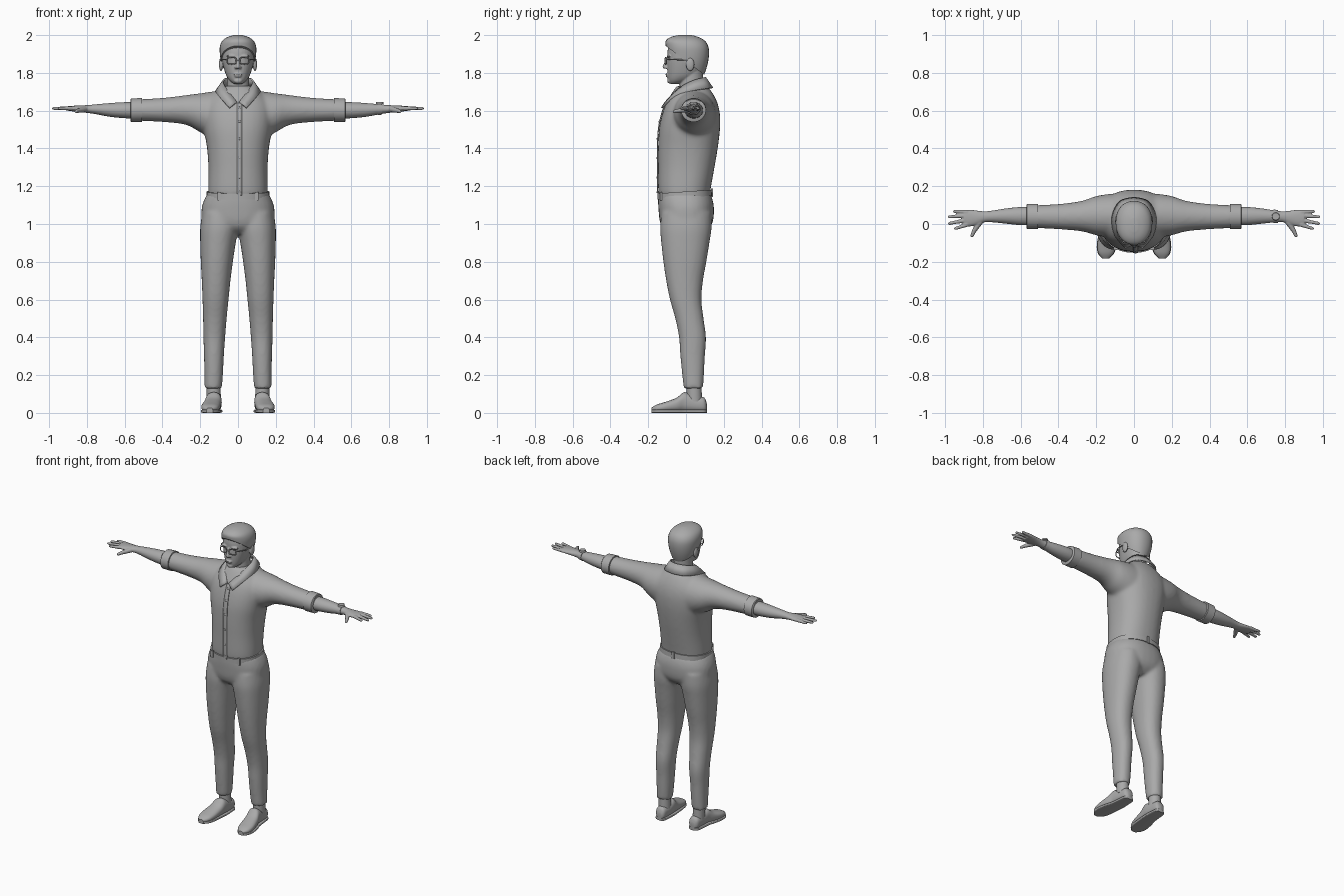
import bpy, bmesh, math
from mathutils import Vector, Matrix

if "Cube" in bpy.data.objects:
    bpy.data.objects.remove(bpy.data.objects["Cube"])

grey = bpy.data.materials.new("plain_grey")
grey.use_nodes = True
grey.diffuse_color = (0.4, 0.4, 0.4, 1)
grey.node_tree.nodes["Principled BSDF"].inputs["Base Color"].default_value = (0.4, 0.4, 0.4, 1)


def spline(rows, steps):
    """Smoothly interpolate rows of numbers."""
    out = []
    for i in range(len(rows) - 1):
        a, b = rows[max(i - 1, 0)], rows[i]
        c, d = rows[i + 1], rows[min(i + 2, len(rows) - 1)]
        for k in range(steps):
            t = k / steps
            out.append([q + t * (r - p) / 2 + t * t * (2 * p - 5 * q + 4 * r - s) / 2
                        + t ** 3 * (3 * q - p - 3 * r + s) / 2
                        for p, q, r, s in zip(a, b, c, d)])
    return out + [list(rows[-1])]


def loft(bm, axis, rows, side=1, steps=4, power=2.0, sides=32):
    """Rows are (position on axis, low and high of the two other axes)."""
    rings = []
    for t, a0, a1, b0, b1 in (spline(rows, steps) if steps > 1 else rows):
        ring = []
        for k in range(sides):
            ang = 2 * math.pi * k / sides
            u, v = [math.copysign(abs(f) ** (2 / power), f) for f in (math.cos(ang), math.sin(ang))]
            co = [(a0 + a1) / 2 + u * (a1 - a0) / 2, (b0 + b1) / 2 + v * (b1 - b0) / 2]
            co.insert(axis, t)
            ring.append(bm.verts.new((co[0] * side, co[1], co[2])))
        rings.append(ring)
    for r, s in zip(rings, rings[1:]):
        for k in range(sides):
            n = (k + 1) % sides
            bm.faces.new((r[k], r[n], s[n], s[k]))
    bm.faces.new(rings[0])
    bm.faces.new(rings[-1])


def sym(rows):
    return [(z, -w, w, f, b) for z, w, f, b in rows]


def ball(bm, loc, size):
    bmesh.ops.create_uvsphere(bm, u_segments=16, v_segments=10, radius=1,
                              matrix=Matrix.Translation(loc) @ Matrix.Diagonal((*size, 1)))


def rod(bm, p, q, r0, r1):
    """Tapered rod with round ends."""
    p, q = Vector(p), Vector(q)
    turn = (q - p).to_track_quat("Z", "Y").to_matrix().to_4x4()
    bmesh.ops.create_cone(bm, cap_ends=True, segments=12, radius1=r0, radius2=r1,
                          depth=(q - p).length, matrix=Matrix.Translation((p + q) / 2) @ turn)
    ball(bm, p, (r0,) * 3)
    ball(bm, q, (r1,) * 3)


def finish(name, bm, voxel=0, relax=4, thick=0):
    bmesh.ops.recalc_face_normals(bm, faces=bm.faces)
    mesh = bpy.data.meshes.new(name)
    bm.to_mesh(mesh)
    bm.free()
    obj = bpy.data.objects.new(name, mesh)
    bpy.context.collection.objects.link(obj)
    mesh.materials.append(grey)
    bpy.ops.object.select_all(action="DESELECT")
    obj.select_set(True)
    bpy.context.view_layer.objects.active = obj
    bpy.ops.object.shade_smooth_by_angle(angle=math.radians(40))
    if thick:
        solid = obj.modifiers.new("thickness", "SOLIDIFY")
        solid.thickness, solid.offset = thick, 0
    if voxel:
        fuse = obj.modifiers.new("fuse", "REMESH")
        fuse.mode, fuse.voxel_size, fuse.use_smooth_shade = "VOXEL", voxel, True
        soft = obj.modifiers.new("relax", "SMOOTH")
        soft.factor, soft.iterations = 0.5, relax
    return obj


# Shirt: torso and sleeves fused together
torso = [(1.15, .158, -.145, .125), (1.2, .158, -.148, .133), (1.3, .157, -.148, .151),
         (1.4, .164, -.148, .168), (1.5, .18, -.143, .18), (1.58, .187, -.127, .18),
         (1.64, .175, -.105, .167), (1.69, .13, -.077, .143), (1.73, .08, -.05, .113)]
sleeve = [(.04, -.06, .16, 1.46, 1.705), (.12, -.07, .16, 1.45, 1.703), (.2, -.06, .148, 1.485, 1.692),
          (.25, -.045, .13, 1.515, 1.686), (.3, -.036, .118, 1.53, 1.679),
          (.4, -.028, .106, 1.54, 1.668), (.53, -.021, .099, 1.546, 1.66)]
bm = bmesh.new()
loft(bm, 2, sym(torso), power=2.3)
for s in (1, -1):
    loft(bm, 0, sleeve, s)
finish("shirt", bm, voxel=.01, relax=10)

# Shirt front strip and buttons
bm = bmesh.new()
front = [(z, y) for z, w, y, b in spline(torso[:7], 4)]
edges = [[bm.verts.new((x, y - .003, z)) for x in (-.006, .022)] for z, y in front]
for p, q in zip(edges, edges[1:]):
    bm.faces.new((p[0], p[1], q[1], q[0]))
finish("shirt_placket", bm, thick=.006)
bm = bmesh.new()
for z, y in front[2::4]:
    ball(bm, (.008, y - .006, z), (.006, .003, .006))
finish("shirt_buttons", bm)

# Folded collar, mirrored from one half
inner = [(0, .102, 1.775), (.055, .085, 1.772), (.078, .03, 1.755), (.06, -.04, 1.715), (.006, -.108, 1.645)]
outer = [(0, .14, 1.72), (.075, .118, 1.718), (.115, .035, 1.705), (.1, -.06, 1.675), (.045, -.128, 1.615)]
bm = bmesh.new()
for s in (1, -1):
    pairs = [[bm.verts.new((x * s, y, z)) for x, y, z in pq]
             for pq in zip(spline(inner, 4), spline(outer, 4))]
    for p, q in zip(pairs, pairs[1:]):
        bm.faces.new((p[0], p[1], q[1], q[0]))
bmesh.ops.remove_doubles(bm, verts=bm.verts, dist=.0005)
finish("collar", bm, thick=.009)

# Trousers: hips and legs fused together
hips = [(.95, .1, -.09, .09), (.98, .165, -.125, .125), (1.02, .192, -.14, .144), (1.08, .193, -.146, .148),
        (1.12, .183, -.148, .143), (1.16, .163, -.148, .13)]
leg = [(.13, .085, .178, -.012, .09), (.2, .08, .178, -.02, .095), (.3, .075, .18, -.03, .1),
       (.4, .068, .183, -.037, .106), (.5, .06, .185, -.057, .093), (.6, .05, .188, -.085, .082),
       (.7, .04, .192, -.105, .09), (.8, .027, .197, -.12, .108), (.9, .012, .2, -.131, .124),
       (.98, -.003, .2, -.137, .136), (1.06, -.005, .19, -.13, .135)]
bm = bmesh.new()
loft(bm, 2, sym(hips), power=2.3)
for s in (1, -1):
    loft(bm, 2, leg, s, power=2.2)
finish("trousers", bm, voxel=.01, relax=6)

# Waistband tilted up to the back, with loops
bm = bmesh.new()
loft(bm, 2, sym([(1.14, .167, -.152, .138), (1.172, .166, -.152, .136)]), steps=1, power=2.3)
for v in bm.verts:
    v.co.z += .07 * v.co.y
finish("waistband", bm)
bm = bmesh.new()
for x, y in ((0, .138), (.1, -.133), (-.1, -.133)):
    bmesh.ops.create_cube(bm, size=1, matrix=Matrix.Translation((x, y, 1.157 + .07 * y))
                          @ Matrix.Diagonal((.018, .01, .045, 1)))
finish("belt_loops", bm)

# Head with face, ears and neck
skull = [(1.742, .022, -.085, -.035), (1.76, .045, -.094, .02), (1.79, .064, -.098, .07),
         (1.84, .079, -.1, .095), (1.88, .086, -.099, .108), (1.92, .086, -.097, .11),
         (1.96, .07, -.085, .095), (1.985, .035, -.05, .05)]
bm = bmesh.new()
loft(bm, 2, sym(skull), power=2.2)
loft(bm, 2, sym([(1.66, .07, -.04, .105), (1.73, .058, -.035, .092), (1.82, .06, -.03, .09)]))
rod(bm, (0, -.098, 1.875), (0, -.113, 1.832), .008, .011)
ball(bm, (0, -.101, 1.792), (.022, .008, .005))
ball(bm, (0, -.099, 1.782), (.019, .008, .005))
ball(bm, (0, -.088, 1.758), (.022, .012, .014))
for s in (1, -1):
    ball(bm, (s * .01, -.104, 1.828), (.009, .011, .007))
    ball(bm, (s * .036, -.091, 1.888), (.028, .012, .007))
    ball(bm, (s * .09, .022, 1.845), (.011, .023, .036))
finish("head", bm, voxel=.004, relax=3)

# Hair cut along a sloping hairline
hair = [(1.77, .06, -.09, .085), (1.8, .075, -.1, .1), (1.85, .089, -.1, .115), (1.9, .096, -.102, .122),
        (1.94, .096, -.107, .118), (1.97, .083, -.107, .1), (1.99, .055, -.08, .065), (2, .02, -.04, .03)]
bm = bmesh.new()
loft(bm, 2, sym(hair), power=2.2)
bmesh.ops.bisect_plane(bm, geom=bm.verts[:] + bm.edges[:] + bm.faces[:], clear_inner=True,
                       plane_co=(0, -.11, 1.945), plane_no=(0, .75, 1))
bmesh.ops.holes_fill(bm, edges=[e for e in bm.edges if e.is_boundary])
finish("hair", bm)

# Glasses
bm = bmesh.new()
for s in (1, -1):
    rim = []
    for k in range(16):
        c, d = math.cos(k * math.pi / 8), math.sin(k * math.pi / 8)
        rim.append((s * (.034 + .025 * math.copysign(abs(c) ** .6, c)), -.107 + .004 * c,
                    1.864 + .018 * math.copysign(abs(d) ** .6, d)))
    for p, q in zip(rim, rim[1:] + rim[:1]):
        rod(bm, p, q, .003, .003)
    rod(bm, (s * .058, -.103, 1.872), (s * .088, -.05, 1.87), .003, .003)
    rod(bm, (s * .088, -.05, 1.87), (s * .093, .025, 1.868), .003, .003)
rod(bm, (-.01, -.112, 1.868), (.01, -.112, 1.868), .003, .003)
finish("glasses", bm)

# Arms, cuffs, ankles and shoes on each side
forearm = [(.52, -.006, .09, 1.558, 1.645), (.6, -.006, .09, 1.56, 1.645), (.68, .002, .082, 1.568, 1.64),
           (.75, .009, .071, 1.581, 1.634), (.79, .009, .067, 1.587, 1.63), (.83, -.005, .071, 1.592, 1.628),
           (.87, -.013, .076, 1.596, 1.626), (.9, -.008, .073, 1.599, 1.624)]
fingers = [((.885, -.004), (.945, -.024)), ((.89, .02), (.977, .003)),
           ((.89, .044), (.977, .038)), ((.885, .064), (.95, .067))]
cuff = [(.507, -.02, .1, 1.547, 1.66), (.509, -.027, .107, 1.54, 1.667),
        (.566, -.026, .106, 1.54, 1.664), (.57, -.02, .1, 1.546, 1.66)]
shoe = [(.11, .105, .14, .012, .05), (.095, .092, .158, .004, .082), (.05, .088, .164, .004, .088),
        (.01, .086, .168, .004, .105), (-.015, .087, .172, .004, .108), (-.05, .09, .183, .004, .08),
        (-.11, .096, .194, .004, .058), (-.155, .108, .188, .004, .044), (-.183, .135, .165, .012, .027)]
for s, label in ((1, "left"), (-1, "right")):
    bm = bmesh.new()
    loft(bm, 0, forearm, s)
    for (x0, y0), (x1, y1) in fingers:
        rod(bm, (s * x0, y0, 1.612), (s * x1, y1, 1.612), .0115, .008)
    rod(bm, (s * .815, .01, 1.607), (s * .845, -.035, 1.6), .016, .012)
    rod(bm, (s * .845, -.035, 1.6), (s * .857, -.062, 1.596), .012, .009)
    finish(label + "_forearm_and_hand", bm, voxel=.004, relax=3)

    bm = bmesh.new()
    loft(bm, 0, cuff, s, steps=1)
    finish(label + "_sleeve_cuff", bm)

    bm = bmesh.new()
    loft(bm, 2, [(.06, .09, .165, .005, .085), (.15, .093, .167, .003, .082)], s)
    finish(label + "_ankle", bm)

    bm = bmesh.new()
    loft(bm, 1, shoe, s, power=2.4)
    finish(label + "_shoe", bm)

    # Sole outline follows the shoe, a little wider
    bm = bmesh.new()
    loft(bm, 1, [(y, a - .003, b + .003, 0, .018) for y, a, b, c, d in shoe], s, power=5)
    finish(label + "_sole", bm)

# Watch on the left wrist
bm = bmesh.new()
loft(bm, 0, [(.738, .005, .077, 1.576, 1.639), (.762, .006, .073, 1.579, 1.637)], steps=1)
bmesh.ops.create_cone(bm, cap_ends=True, segments=24, radius1=.021, radius2=.019, depth=.012,
                      matrix=Matrix.Translation((.75, .04, 1.641)))
finish("watch", bm)
